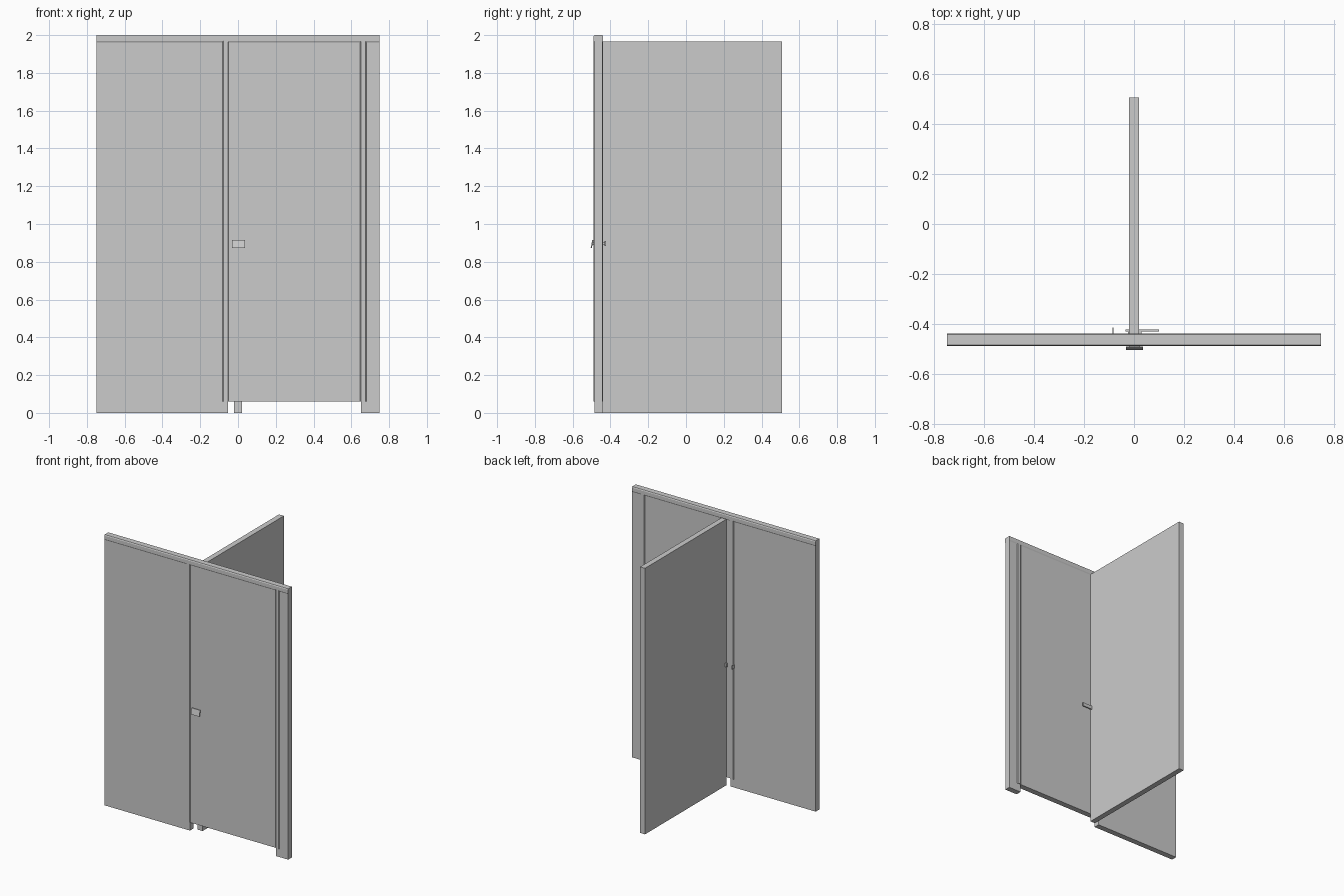
import bpy
import bmesh
from mathutils import Vector

cube = bpy.data.objects.get("Cube")
if cube:
    bpy.data.objects.remove(cube, do_unlink=True)

grey = bpy.data.materials.new("partition grey")
grey.use_nodes = True
grey.diffuse_color = (0.6, 0.6, 0.6, 1)
grey.node_tree.nodes["Principled BSDF"].inputs["Base Color"].default_value = (0.6, 0.6, 0.6, 1)


def finish(name, bm):
    bmesh.ops.recalc_face_normals(bm, faces=bm.faces)
    mesh = bpy.data.meshes.new(name)
    bm.to_mesh(mesh)
    bm.free()
    mesh.materials.append(grey)
    obj = bpy.data.objects.new(name, mesh)
    bpy.context.collection.objects.link(obj)
    return obj


def box(name, x, y, z):
    bm = bmesh.new()
    bmesh.ops.create_cube(bm, size=1)
    for v in bm.verts:
        v.co = Vector([(r[0] + r[1]) / 2 + c * (r[1] - r[0]) for r, c in zip((x, y, z), v.co)])
    return finish(name, bm)


def prism(name, profile, x):
    """Extrude a (y, z) profile along x."""
    bm = bmesh.new()
    face = bm.faces.new([bm.verts.new((x[0], y, z)) for y, z in profile])
    ext = bmesh.ops.extrude_face_region(bm, geom=[face])
    moved = [g for g in ext["geom"] if isinstance(g, bmesh.types.BMVert)]
    bmesh.ops.translate(bm, verts=moved, vec=(x[1] - x[0], 0, 0))
    return finish(name, bm)


FRONT, BACK = -0.485, -0.443   # panel faces
LIP = 0.004                    # how far the trim stands proud
DOOR_Z, HEAD_Z = 0.06, 1.965
wall = (FRONT, BACK)
trim = (FRONT - LIP, BACK + LIP)

# Fixed panels, door and dividing wall
box("wide_panel", (-0.75, -0.053), wall, (0, HEAD_Z))
box("narrow_panel", (0.65, 0.75), wall, (0, HEAD_Z))
box("door", (-0.053, 0.65), wall, (DOOR_Z, HEAD_Z))
box("divider", (-0.02, 0.02), (BACK, 0.507), (0, HEAD_Z))

# Header rail with a chamfered lower lip on both sides
prism("header_rail", [(FRONT, 2), (BACK, 2), (trim[1], 1.994), (trim[1], HEAD_Z + 0.004),
                      (BACK, HEAD_Z - 0.004), (FRONT, HEAD_Z - 0.004),
                      (trim[0], HEAD_Z + 0.004), (trim[0], 1.994)], (-0.75, 0.75))

# Chamfered jamb trims, covering the joints beside the door
for name, x in (("latch_jamb", -0.066), ("hinge_jamb", 0.663)):
    jamb = box(name, (x - 0.016, x + 0.016), trim, (DOOR_Z, HEAD_Z + 0.004))
    bev = jamb.modifiers.new("chamfer", "BEVEL")
    bev.width = LIP
    bev.limit_method = "WEIGHT"
    weight = jamb.data.attributes.new("bevel_weight_edge", "FLOAT", "EDGE")
    for e in jamb.data.edges:
        a, b = (jamb.data.vertices[i].co for i in e.vertices)
        weight.data[e.index].value = float(abs(a.z - b.z) > 1)

# Front pull: short stem and a tilted grip
box("pull_stem", (-0.02, 0.025), (-0.497, FRONT), (0.888, 0.904))
prism("pull_grip", [(-0.505, 0.872), (-0.499, 0.872), (-0.491, 0.908),
                    (-0.491, 0.916), (-0.496, 0.916)], (-0.032, 0.037))

# Inside latch: mounting block, sliding bar and keeper
box("latch_block", (-0.025, 0.03), (BACK, -0.431), (0.888, 0.904))
box("latch_bar", (-0.035, 0.1), (-0.432, -0.424), (0.883, 0.909))
box("keeper_fin", (-0.086, -0.083), (BACK, -0.415), (0.882, 0.91))
